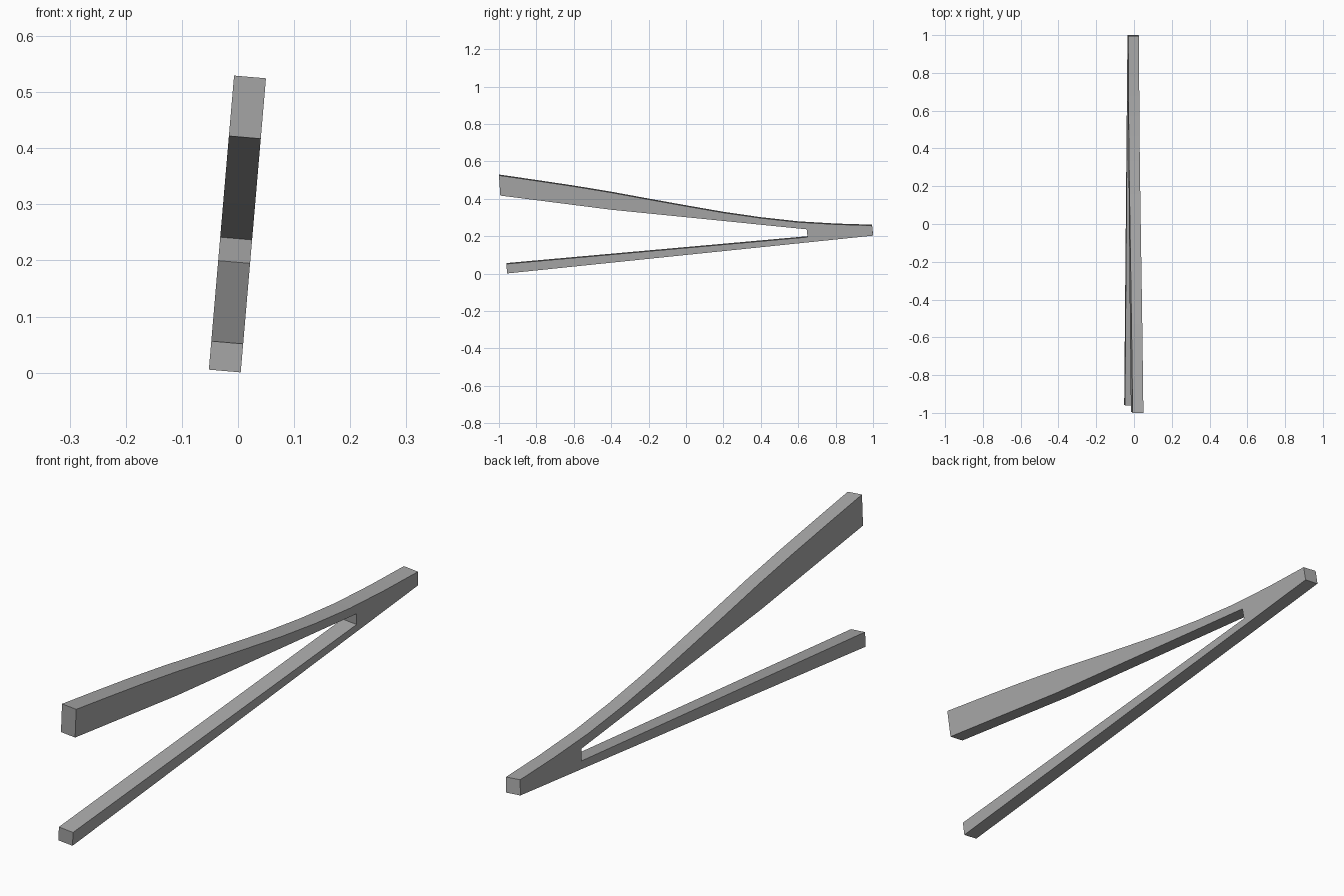
import bpy, bmesh, math
from mathutils import Matrix, Vector

cube = bpy.data.objects.get("Cube")
if cube:
    bpy.data.objects.remove(cube, do_unlink=True)

# Single plain grey finish
grey = bpy.data.materials.new("plain_grey")
grey.use_nodes = True
colour = (0.4, 0.4, 0.4, 1)
grey.diffuse_color = colour
grey.node_tree.nodes["Principled BSDF"].inputs["Base Color"].default_value = colour

# Side profile (y, height): curved upper edge, then rear end, lower arm and slot
upper_edge = [(-1, .529), (-.8, .5), (-.6, .47), (-.4, .437), (-.2, .4), (0, .364),
              (.2, .329), (.4, .3), (.6, .278), (.8, .266), (.995, .26)]
lower_edge = [(1, .206), (-.957, .003), (-.96, .054)]
slot = [(.65, .198), (.645, .24), (-.4, .345), (-.993, .421)]
profile = upper_edge + lower_edge + slot
thickness, lean = 0.057, math.radians(4.9)

# Extrude the forked bar across its thickness, then lean it sideways
bm = bmesh.new()
face = bm.faces.new([bm.verts.new((-thickness / 2, y, z)) for y, z in profile])
side = bmesh.ops.extrude_face_region(bm, geom=[face])
new_verts = [v for v in side["geom"] if isinstance(v, bmesh.types.BMVert)]
bmesh.ops.translate(bm, verts=new_verts, vec=Vector((thickness, 0, 0)))
bmesh.ops.recalc_face_normals(bm, faces=bm.faces)
bmesh.ops.transform(bm, verts=bm.verts, matrix=Matrix.Translation((-.0238, 0, 0)) @ Matrix.Rotation(lean, 4, "Y"))

mesh = bpy.data.meshes.new("forked_bar")
bm.to_mesh(mesh)
bm.free()
mesh.materials.append(grey)
bar = bpy.data.objects.new("forked_bar", mesh)
bpy.context.collection.objects.link(bar)
bpy.context.view_layer.objects.active = bar
bar.select_set(True)
bpy.ops.object.shade_smooth_by_angle(angle=math.radians(30))
